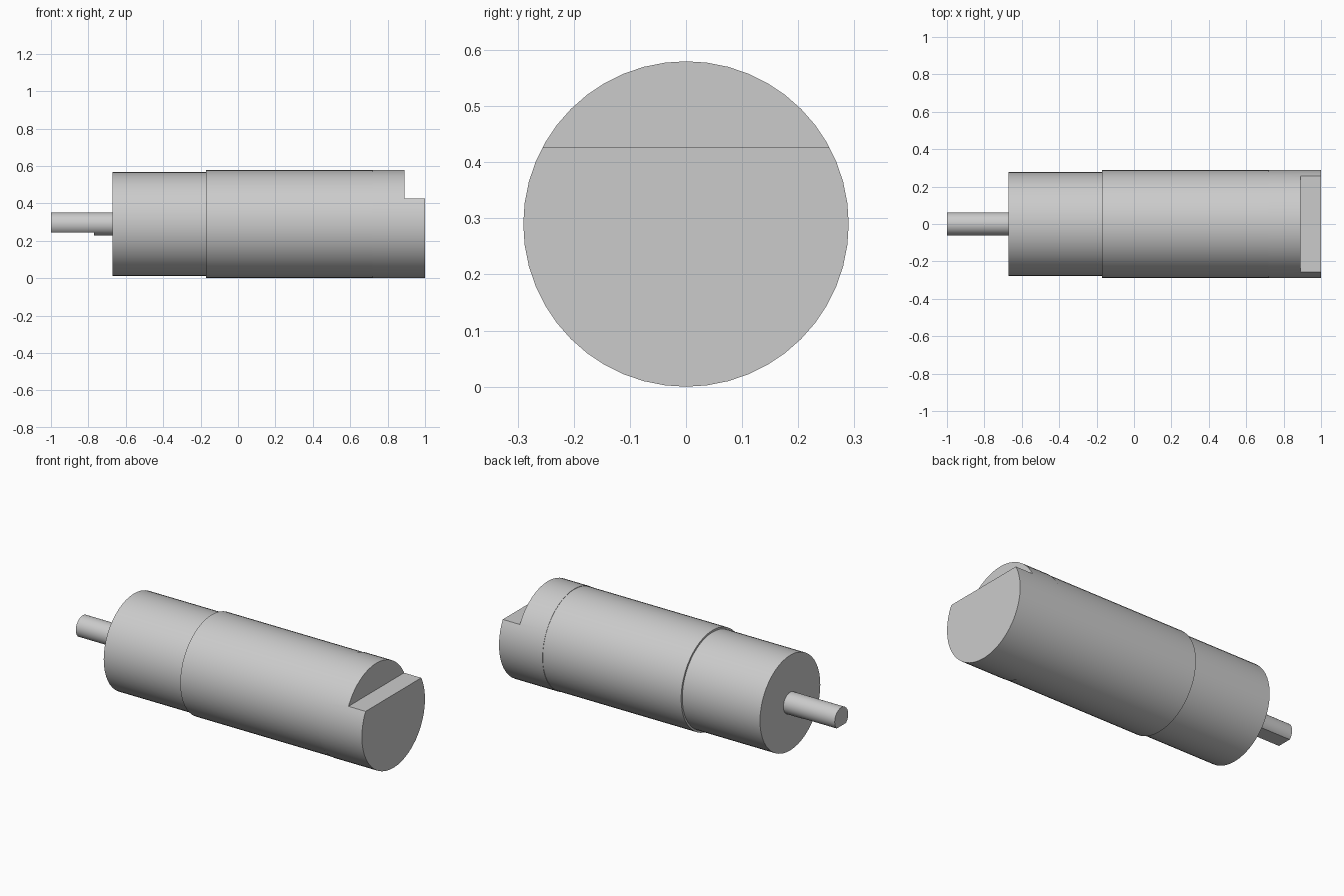
import bpy
import math

cube = bpy.data.objects.get("Cube")
if cube:
    bpy.data.objects.remove(cube, do_unlink=True)

AXIS_Z = 0.29

metal = bpy.data.materials.new("grey metal")
metal.use_nodes = True
GREY = (0.6, 0.6, 0.6, 1)
metal.diffuse_color = GREY
metal.node_tree.nodes["Principled BSDF"].inputs["Base Color"].default_value = GREY


def select_only(obj):
    bpy.ops.object.select_all(action="DESELECT")
    obj.select_set(True)
    bpy.context.view_layer.objects.active = obj


def rod(name, x0, x1, radius, sides=48):
    """Cylinder lying along x."""
    bpy.ops.mesh.primitive_cylinder_add(
        vertices=sides, radius=radius, depth=x1 - x0,
        location=((x0 + x1) / 2, 0, AXIS_Z), rotation=(0, math.pi / 2, 0))
    obj = bpy.context.object
    obj.name = name
    obj.data.materials.append(metal)
    bpy.ops.object.transform_apply(location=False, rotation=True, scale=True)
    return obj


def cut_box(obj, x0, x1, z0, z1):
    """Remove a box-shaped step that spans the full width."""
    bpy.ops.mesh.primitive_cube_add(
        size=1, location=((x0 + x1) / 2, 0, (z0 + z1) / 2))
    cutter = bpy.context.object
    cutter.scale = (x1 - x0, 1, z1 - z0)
    cutter.hide_render = True
    cutter.data.materials.append(metal)
    select_only(obj)
    mod = obj.modifiers.new("cut", "BOOLEAN")
    mod.operation = "DIFFERENCE"
    mod.solver = "EXACT"
    mod.object = cutter
    bpy.ops.object.modifier_apply(modifier=mod.name)
    bpy.data.objects.remove(cutter, do_unlink=True)


# Stepped cylindrical housing
gearbox = rod("gearbox", -0.67, -0.17, 0.277)
motor_can = rod("motor_can", -0.17, 0.72, 0.288)
end_cap = rod("end_cap", 0.72, 1.0, 0.29)
cut_box(end_cap, 0.89, 1.2, 0.426, 0.8)

# Output shaft with a flat on its underside
shaft = rod("output_shaft", -1.0, -0.67, 0.062, 32)
cut_box(shaft, -1.2, -0.77, 0.1, 0.245)

for part in (gearbox, motor_can, end_cap, shaft):
    select_only(part)
    bpy.ops.object.shade_smooth_by_angle(angle=math.radians(30))
